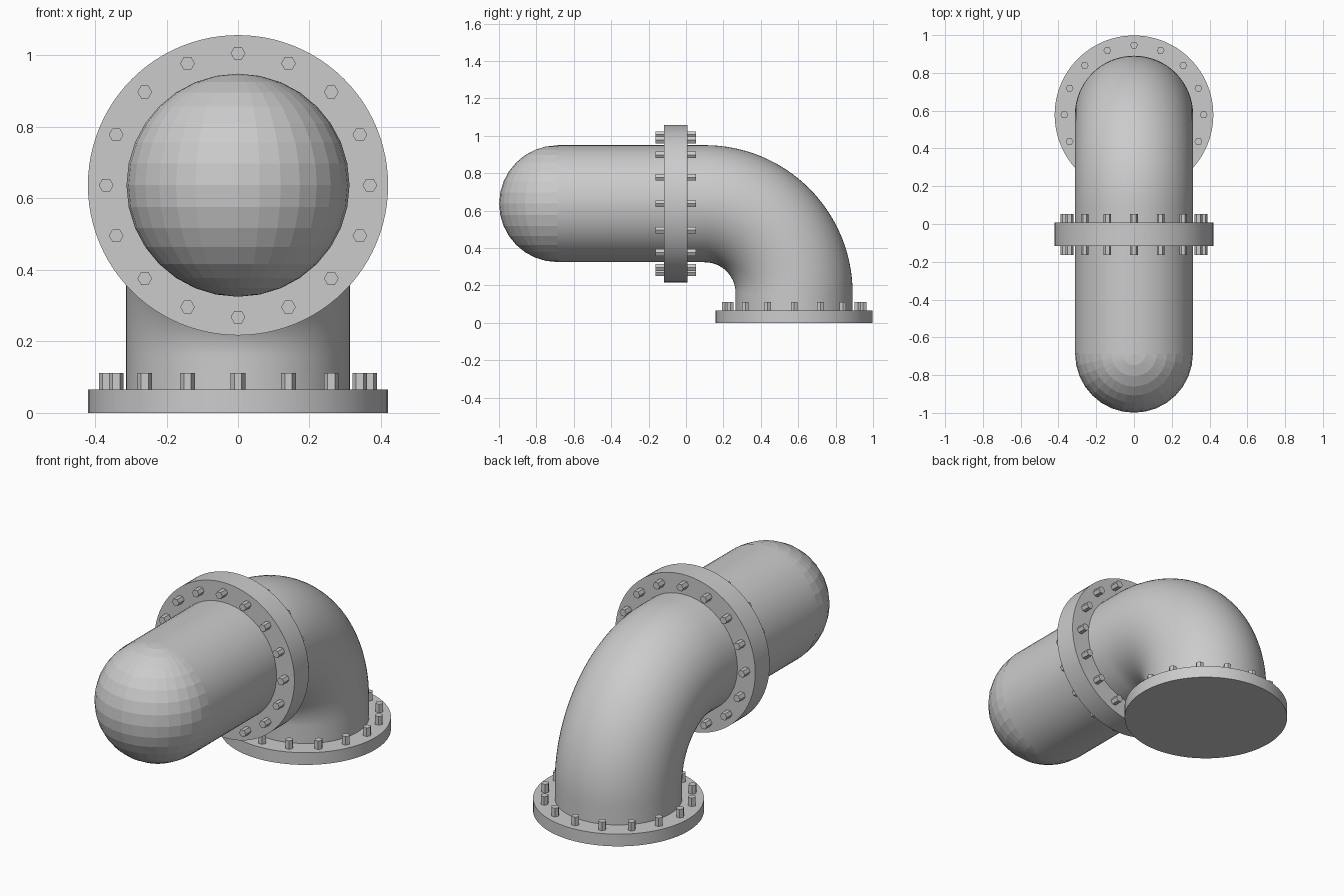
import bpy, bmesh, math
from mathutils import Matrix, Vector

if "Cube" in bpy.data.objects:
    bpy.data.objects.remove(bpy.data.objects["Cube"])

PIPE_R, FLANGE_R, BOLT_RING, BOLT_R = 0.313, 0.42, 0.369, 0.0205
AXIS_Z, DOWN_Y = 0.637, 0.578          # pipe centre lines
BEND_Y, BEND_Z = 0.10, 0.159           # centre of the elbow bend
BEND_R = DOWN_Y - BEND_Y

grey = bpy.data.materials.new("pipe_grey")
grey.diffuse_color = (0.6, 0.6, 0.6, 1)
grey.use_nodes = True
grey.node_tree.nodes["Principled BSDF"].inputs["Base Color"].default_value = grey.diffuse_color


def finish(name, bm, smooth=True):
    bmesh.ops.recalc_face_normals(bm, faces=bm.faces)
    me = bpy.data.meshes.new(name)
    bm.to_mesh(me)
    bm.free()
    me.materials.append(grey)
    ob = bpy.data.objects.new(name, me)
    bpy.context.collection.objects.link(ob)
    if smooth:
        bpy.ops.object.select_all(action='DESELECT')
        ob.select_set(True)
        bpy.context.view_layer.objects.active = ob
        bpy.ops.object.shade_smooth_by_angle(angle=math.radians(30))
    return ob


def add_cylinder(bm, x, y, z0, z1, r, sides, base):
    # upright cylinder from z0 to z1, then moved by the base matrix
    m = base @ Matrix.Translation((x, y, (z0 + z1) / 2))
    bmesh.ops.create_cone(bm, cap_ends=True, segments=sides, radius1=r, radius2=r,
                          depth=z1 - z0, matrix=m)


def flange(name, base, z0, z1, bolt0, bolt1):
    bm = bmesh.new()
    add_cylinder(bm, 0, 0, z0, z1, FLANGE_R, 96, base)
    finish(name, bm)
    # ring of sixteen hexagonal bolts, all turned the same way
    bm = bmesh.new()
    spin = Matrix.Rotation(math.pi / 2, 4, 'Z')
    for i in range(16):
        a = i * math.tau / 16
        p = Vector((BOLT_RING * math.cos(a), BOLT_RING * math.sin(a), 0))
        add_cylinder(bm, 0, 0, bolt0, bolt1, BOLT_R, 6,
                     base @ Matrix.Translation(p) @ spin)
    finish(name + "_bolts", bm, smooth=False)


# Pipe: straight run, quarter bend and short drop, swept as rings
path = [(-0.687, AXIS_Z, 0), (0.0, AXIS_Z, 0)]
for i in range(33):
    a = math.pi / 2 * i / 32
    path.append((BEND_Y + BEND_R * math.sin(a), BEND_Z + BEND_R * math.cos(a), a))
path.append((DOWN_Y, 0.03, math.pi / 2))

bm = bmesh.new()
N = 64
rings = []
for y, z, a in path:
    ring = []
    for k in range(N):
        t = math.tau * k / N
        u, v = PIPE_R * math.cos(t), PIPE_R * math.sin(t)
        ring.append(bm.verts.new((u, y + v * math.sin(a), z + v * math.cos(a))))
    rings.append(ring)
for r0, r1 in zip(rings, rings[1:]):
    for k in range(N):
        bm.faces.new((r0[k], r0[(k + 1) % N], r1[(k + 1) % N], r1[k]))
finish("pipe", bm)

# Faceted round end cap
bm = bmesh.new()
bmesh.ops.create_uvsphere(bm, u_segments=32, v_segments=16, radius=PIPE_R - 0.001,
                          matrix=Matrix.Translation((0, -0.687, AXIS_Z)))
finish("end_cap", bm, smooth=False)

# Flanges with bolts
flange("base_flange", Matrix.Translation((0, DOWN_Y, 0)), 0, 0.066, 0.01, 0.112)
upright = Matrix.Translation((0, -0.055, AXIS_Z)) @ Matrix.Rotation(math.pi / 2, 4, 'X')
flange("middle_flange", upright, -0.062, 0.062, -0.108, 0.108)
